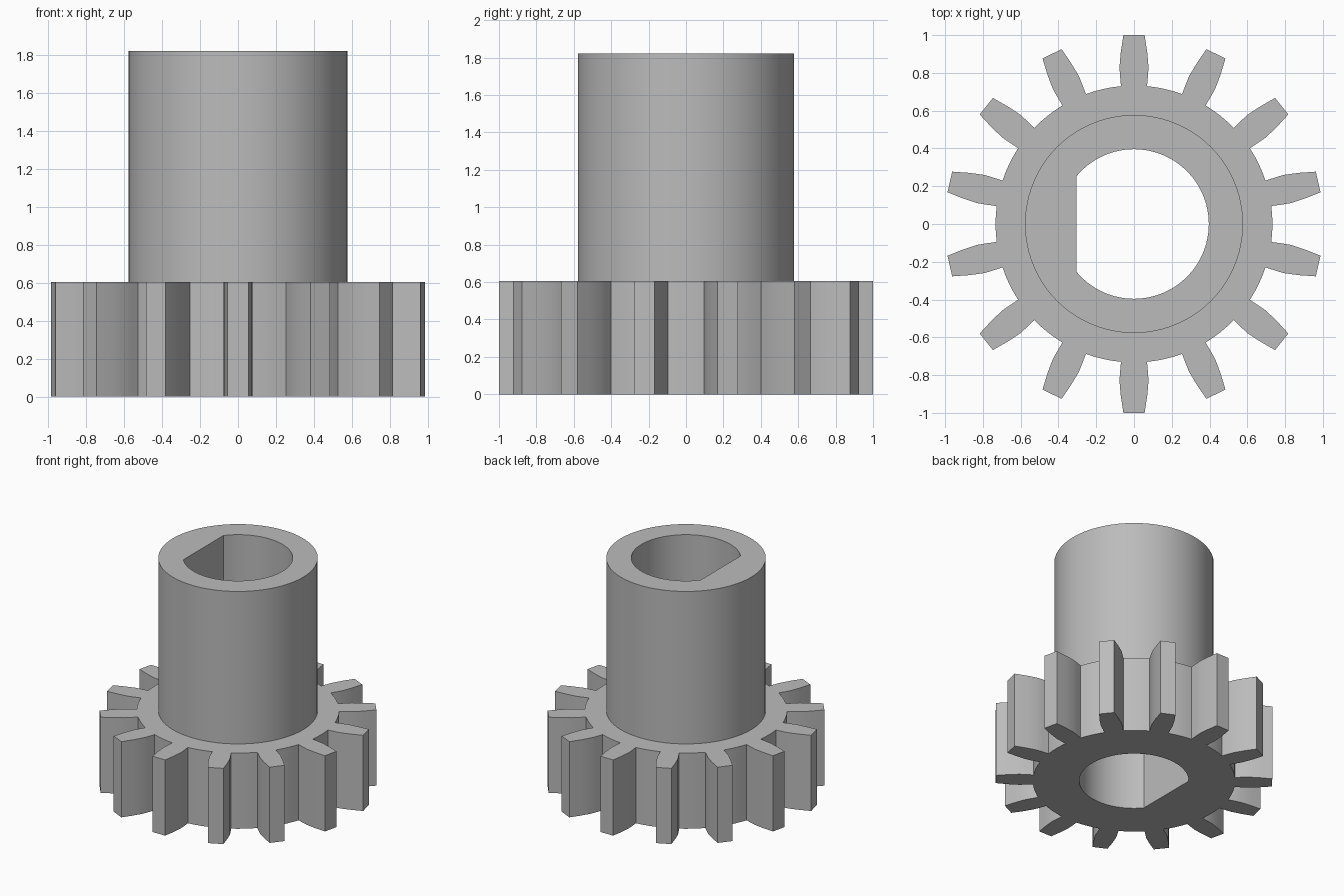
import bpy
import bmesh
from math import sin, cos, pi, acos, radians, sqrt

TEETH = 14
GEAR_TOP, HUB_TOP = 0.605, 1.823
ROOT_R, HUB_R, BORE_R, FLAT_X = 0.733, 0.577, 0.396, -0.305

# Remove the default cube
if "Cube" in bpy.data.objects:
    bpy.data.objects.remove(bpy.data.objects["Cube"])

steel = bpy.data.materials.new("grey steel")
steel.use_nodes = True
GREY = (0.5, 0.5, 0.5, 1)
steel.diffuse_color = GREY
steel.node_tree.nodes["Principled BSDF"].inputs["Base Color"].default_value = GREY


def arc(radius, start, end, steps):
    return [(radius * cos(start + (end - start) * i / steps),
             radius * sin(start + (end - start) * i / steps)) for i in range(steps + 1)]


def gear_outline():
    """Toothed outline: bulging flanks, flat tips, round valley floors."""
    flank = [(0.074, 0.785), (0.077, 0.83), (0.070, 0.91), (0.056, 1.0)]
    pitch = 2 * pi / TEETH
    root_half = radians(5.4)
    points = []
    for t in range(TEETH):
        mid = pi / 2 + t * pitch
        tooth = flank + [(-w, r) for w, r in reversed(flank)]
        points += [(r * cos(mid) + w * sin(mid), r * sin(mid) - w * cos(mid)) for w, r in tooth]
        points += arc(ROOT_R, mid + root_half, mid + pitch - root_half, 4)
    return points


def ring(bm, points, z):
    return [bm.verts.new((x, y, z)) for x, y in points]


def wall(bm, low, high):
    n = len(low)
    for i in range(n):
        j = (i + 1) % n
        bm.faces.new((low[i], low[j], high[j], high[i]))


def cap(bm, outer, inner):
    """Fill the flat area between two loops of vertices."""
    edges = [bm.edges.get((loop[i - 1], loop[i])) for loop in (outer, inner)
             for i in range(len(loop))]
    bmesh.ops.triangle_fill(bm, use_beauty=True, use_dissolve=False, edges=edges)


# Profiles
teeth = gear_outline()
hub = arc(HUB_R, 0, 2 * pi, 96)[:-1]
flat_angle = acos(FLAT_X / BORE_R)
bore = arc(BORE_R, -flat_angle, flat_angle, 72)

# Toothed wheel, hub and D-shaped bore as one closed solid
bm = bmesh.new()
teeth_low, teeth_high = ring(bm, teeth, 0), ring(bm, teeth, GEAR_TOP)
hub_low, hub_high = ring(bm, hub, GEAR_TOP), ring(bm, hub, HUB_TOP)
bore_low, bore_high = ring(bm, bore, 0), ring(bm, bore, HUB_TOP)
for low, high in ((teeth_low, teeth_high), (hub_low, hub_high), (bore_low, bore_high)):
    wall(bm, low, high)
for outer, inner in ((teeth_low, bore_low), (teeth_high, hub_low), (hub_high, bore_high)):
    cap(bm, outer, inner)
bmesh.ops.recalc_face_normals(bm, faces=bm.faces)

mesh = bpy.data.meshes.new("pinion_gear")
bm.to_mesh(mesh)
bm.free()
mesh.materials.append(steel)
pinion = bpy.data.objects.new("pinion_gear", mesh)
bpy.context.collection.objects.link(pinion)

# Smooth round walls, crisp corners
bpy.ops.object.select_all(action="DESELECT")
pinion.select_set(True)
bpy.context.view_layer.objects.active = pinion
bpy.ops.object.shade_smooth_by_angle(angle=radians(25))
